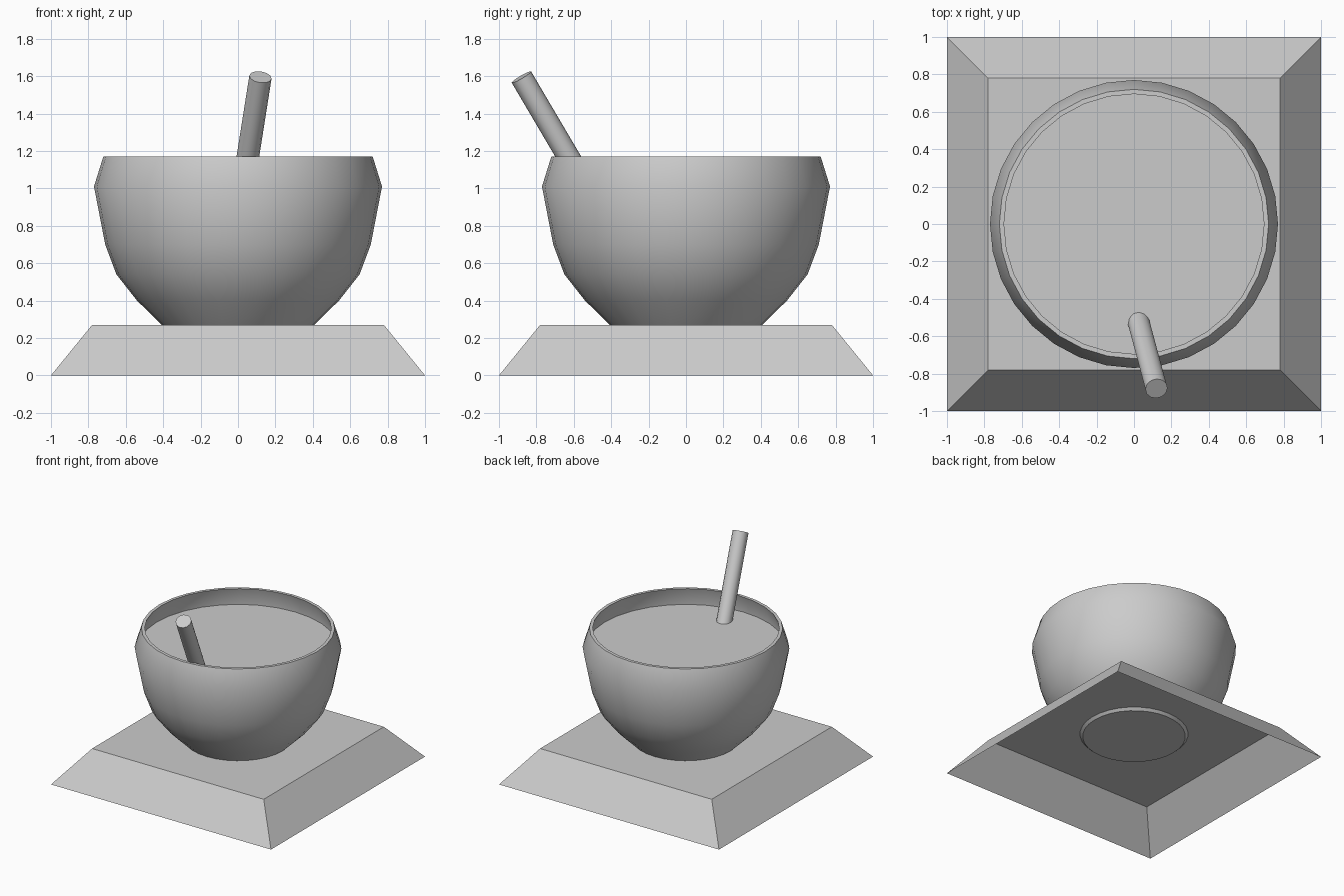
import bpy, bmesh, math
from mathutils import Vector

if "Cube" in bpy.data.objects:
    bpy.data.objects.remove(bpy.data.objects["Cube"])


def finish(name, bm, smooth_angle=None):
    mesh = bpy.data.meshes.new(name)
    bm.to_mesh(mesh)
    bm.free()
    obj = bpy.data.objects.new(name, mesh)
    bpy.context.collection.objects.link(obj)
    if smooth_angle:
        bpy.ops.object.select_all(action='DESELECT')
        obj.select_set(True)
        bpy.context.view_layer.objects.active = obj
        bpy.ops.object.shade_smooth_by_angle(angle=math.radians(smooth_angle))
    return obj


def lathe(name, profile, sides, smooth_angle):
    # profile of (radius, height) points, first and last rings capped
    bm = bmesh.new()
    rings = []
    for r, z in profile:
        rings.append([bm.verts.new((r * math.cos(2 * math.pi * i / sides),
                                    r * math.sin(2 * math.pi * i / sides), z))
                      for i in range(sides)])
    for a, b in zip(rings, rings[1:]):
        for i in range(sides):
            j = (i + 1) % sides
            bm.faces.new((a[i], a[j], b[j], b[i]))
    bm.faces.new(rings[0][::-1])
    bm.faces.new(rings[-1])
    return finish(name, bm, smooth_angle)


# Base: tapered square plinth, open underneath
bm = bmesh.new()
low, high = [[bm.verts.new((x * h, y * h, z))
              for x, y in ((-1, -1), (1, -1), (1, 1), (-1, 1))]
             for h, z in ((1.0, 0.0), (0.78, 0.27))]
for i in range(4):
    j = (i + 1) % 4
    bm.faces.new((low[i], low[j], high[j], high[i]))
bm.faces.new(high)
finish("base", bm)

# Bowl: outer wall, thin rim and inner wall; its foot pokes through the base
outer = [(0.387, 0.25), (0.54, 0.40), (0.65, 0.54), (0.71, 0.70),
         (0.77, 1.01), (0.72, 1.17)]
inner = [(0.695, 1.17), (0.744, 1.01), (0.685, 0.71), (0.627, 0.555),
         (0.52, 0.42), (0.38, 0.285)]
lathe("bowl", outer + inner, 32, 35)

# Contents: flat fill just below the rim
bm = bmesh.new()
bmesh.ops.create_circle(bm, cap_ends=True, segments=32, radius=0.742)
bmesh.ops.translate(bm, verts=bm.verts, vec=(0, 0, 1.02))
bmesh.ops.rotate(bm, verts=bm.verts, cent=(0, 0, 0),
                 matrix=Vector((0, 1, 0)).rotation_difference(Vector((1, 0, 0))).to_matrix())
finish("bowl_contents", bm)

# Stirring stick leaning on the front rim
direction = Vector((0.158, -0.589, 1.0))
top = Vector((0.12, -0.88, 1.595))
stick = lathe("stirring_stick", [(0.06, -0.9), (0.06, 0.0)], 12, 40)
stick.rotation_mode = 'QUATERNION'
stick.rotation_quaternion = Vector((0, 0, 1)).rotation_difference(direction)
stick.location = top
